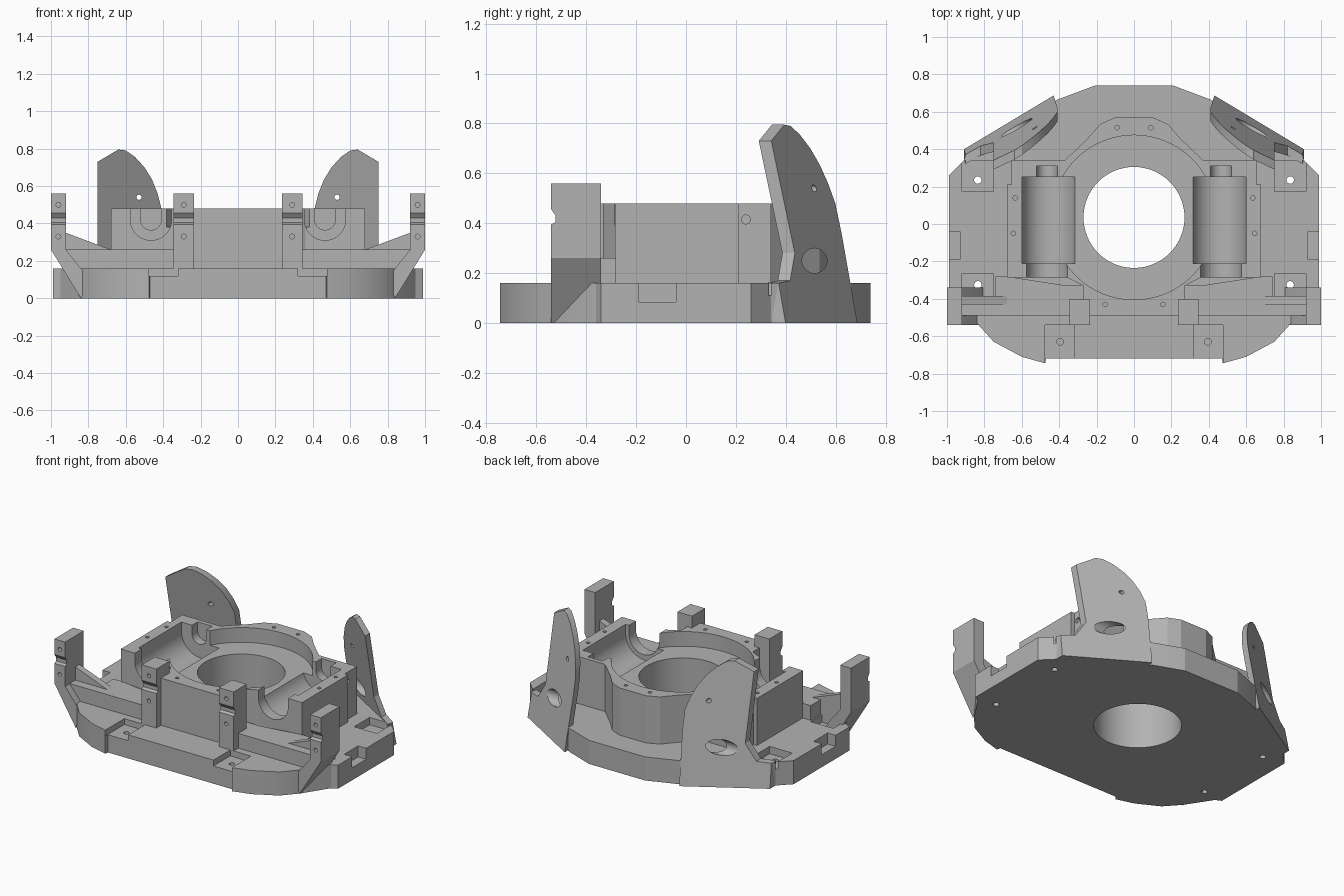
import bpy, bmesh, math
from mathutils import Vector, Matrix

if "Cube" in bpy.data.objects:
    bpy.data.objects.remove(bpy.data.objects["Cube"], do_unlink=True)

grey = bpy.data.materials.new("plain grey")
grey.use_nodes = True
grey.diffuse_color = (0.45, 0.45, 0.45, 1)
grey.node_tree.nodes["Principled BSDF"].inputs["Base Color"].default_value = grey.diffuse_color

PLACE = {"x": lambda u, v, t: (t, u, v),
         "y": lambda u, v, t: (u, t, v),
         "z": lambda u, v, t: (u, v, t)}


def prism(name, outline, axis, a, b):
    """Extrude a 2D outline along an axis from a to b."""
    bm = bmesh.new()
    put = PLACE[axis]
    ends = [[bm.verts.new(put(u, v, t)) for u, v in outline] for t in (a, b)]
    for ring in ends:
        bm.faces.new(ring)
    n = len(outline)
    for i in range(n):
        j = (i + 1) % n
        bm.faces.new((ends[0][i], ends[0][j], ends[1][j], ends[1][i]))
    bmesh.ops.recalc_face_normals(bm, faces=bm.faces)
    mesh = bpy.data.meshes.new(name)
    bm.to_mesh(mesh)
    bm.free()
    mesh.materials.append(grey)
    ob = bpy.data.objects.new(name, mesh)
    bpy.context.collection.objects.link(ob)
    return ob


def box(name, x, y, z):
    x = sorted(x)
    return prism(name, [(x[0], y[0]), (x[1], y[0]), (x[1], y[1]), (x[0], y[1])], "z", *z)


def disc(u, v, r, n=48):
    return [(u + r * math.cos(math.tau * i / n), v + r * math.sin(math.tau * i / n)) for i in range(n)]


def rod(u, v, r, axis, a, b, n=48):
    return prism("cutter", disc(u, v, r, n), axis, a, b)


def trough(u, v, r, top, a, b):
    """Round-bottomed channel along y, open at the top."""
    arc = [(u + r * math.cos(math.pi * (1 + i / 24)), v + r * math.sin(math.pi * (1 + i / 24))) for i in range(25)]
    return prism("cutter", arc + [(u + r, top), (u - r, top)], "y", a, b)


def cut(ob, cutters):
    for c in cutters:
        c.hide_render = True
        m = ob.modifiers.new("cut", "BOOLEAN")
        m.operation, m.solver, m.object = "DIFFERENCE", "EXACT", c
    bpy.context.view_layer.update()
    mesh = bpy.data.meshes.new_from_object(ob.evaluated_get(bpy.context.evaluated_depsgraph_get()))
    ob.modifiers.clear()
    ob.data = mesh
    for c in cutters:
        bpy.data.objects.remove(c, do_unlink=True)


def both(half):
    return half + [(-x, y) for x, y in reversed(half)]


BORE = (0, 0.035)
SIDES = (1, -1)

# Base plate with bore, screw pockets and side notches
plate = prism("base_plate", both([
    (0.21, 0.74), (0.41, 0.665), (0.9, 0.37), (0.91, 0.34), (0.99, 0.26), (0.99, -0.34),
    (0.95, -0.36), (0.84, -0.53), (0.75, -0.63), (0.6, -0.71), (0.475, -0.745), (0.47, -0.72)]), "z", 0, 0.16)
cuts = [rod(*BORE, 0.27, "z", -0.1, 0.3, 64)]
for s in SIDES:
    cuts += [box("cutter", (s * 0.75, s * 0.92), (0.175, 0.34), (0.11, 0.2)),
             box("cutter", (s * 0.75, s * 0.92), (-0.385, -0.265), (0.11, 0.2)),
             box("cutter", (s * 0.32, s * 0.475), (-0.8, -0.54), (0.12, 0.2)),
             box("cutter", (s * 0.93, s * 1.1), (-0.19, -0.04), (0.085, 0.2)),
             rod(s * 0.395, -0.63, 0.018, "z", 0.05, 0.2, 16)]
    cuts += [rod(s * 0.835, y, 0.02, "z", -0.1, 0.2, 16) for y in (0.235, -0.325)]
cut(plate, cuts)

# Central housing with round well, two cradles and shaft slots
housing = prism("housing", both([
    (0.1, 0.57), (0.18, 0.535), (0.25, 0.455), (0.37, 0.34), (0.68, 0.34), (0.68, -0.285),
    (0.36, -0.285), (0.27, -0.33), (0.27, -0.49)]), "z", 0.15, 0.48)
cuts = [rod(*BORE, 0.27, "z", 0, 0.6, 64), rod(*BORE, 0.44, "z", 0.38, 0.6, 64)]
for s in SIDES:
    cuts += [trough(s * 0.455, 0.42, 0.145, 0.6, -0.21, 0.25),
             trough(s * 0.465, 0.42, 0.11, 0.6, -0.4, -0.205),
             trough(s * 0.465, 0.42, 0.055, 0.6, 0.24, 0.31),
             box("cutter", (s * 0.655, s * 0.8), (0.21, 0.5), (0.16, 0.6)),
             rod(0.24, 0.415, 0.018, "x", s * 0.62, s * 0.8, 16)]
    cuts += [rod(s * x, y, 0.012, "z", 0.42, 0.6, 12)
             for x, y in ((0.09, 0.515), (0.155, -0.43), (0.635, 0.14), (0.645, -0.05))]
cut(housing, cuts)


# Post side profile with a groove across its front
def post(name, x, back, bottom):
    ob = prism(name, [(-0.54, bottom), (-0.54, 0.395), (-0.522, 0.405), (-0.522, 0.43), (-0.54, 0.455),
                      (-0.54, 0.56), (back, 0.56), (back, bottom)], "x", *x)
    cut(ob, [rod(sum(x) / 2, z, 0.013, "y", -0.6, -0.5, 12) for z in (0.5, 0.33)])


for s, side in zip(SIDES, ("left", "right")):
    post(side + "_inner_post", (s * 0.235, s * 0.345), -0.4, 0.15)
    post(side + "_outer_post", (s * 0.92, s), -0.34, 0.26)
    # Slanted foot that carries the outer post
    prism(side + "_post_foot", [(s * x, z) for x, z in
          ((1, 0.26), (0.84, 0), (0.8, 0.1), (0.84, 0.16), (0.92, 0.26))], "y", -0.54, -0.34)
    # Low rail between the posts and a sloping rib behind it
    prism(side + "_rail", [(s * x, z) for x, z in
          ((0.3, 0.15), (0.3, 0.26), (0.92, 0.26), (0.84, 0.15))], "y", -0.49, -0.4)
    prism(side + "_rib", [(s * x, z) for x, z in
          ((0.68, 0.15), (0.68, 0.26), (0.92, 0.35), (0.93, 0.26), (0.84, 0.15))], "y", -0.43, -0.385)
    # Step between rail and housing
    prism(side + "_step", [(s * x, y) for x, y in
          ((0.27, -0.41), (0.27, -0.325), (0.39, -0.325), (0.68, -0.28), (0.74, -0.28), (0.74, -0.41))], "z", 0.15, 0.26)

    # Leaning rear fin, sheared out of the upright outline
    fin = prism(side + "_rear_fin", [(s * x, z) for x, z in (
        (0.43, 0), (0.41, 0.36), (0.41, 0.48), (0.43, 0.56), (0.46, 0.635), (0.5, 0.7), (0.55, 0.755),
        (0.6, 0.79), (0.64, 0.795), (0.75, 0.73), (0.75, 0.28), (0.82, 0.17), (0.9, 0.16), (0.91, 0))],
        "y", 0.895, 0.945)
    for v in fin.data.vertices:
        v.co.y -= 0.6 * abs(v.co.x) + 0.21 * v.co.z
    cut(fin, [rod(0.515, 0.25, 0.05, "x", s * 0.3, s * 1.1),
              rod(s * 0.53, 0.54, 0.014, "y", 0.2, 0.8, 16)])

# Shading
bpy.ops.object.select_all(action="DESELECT")
for ob in bpy.context.scene.objects:
    if ob.type == "MESH":
        ob.select_set(True)
        bpy.context.view_layer.objects.active = ob
bpy.ops.object.shade_smooth_by_angle(angle=math.radians(20))
